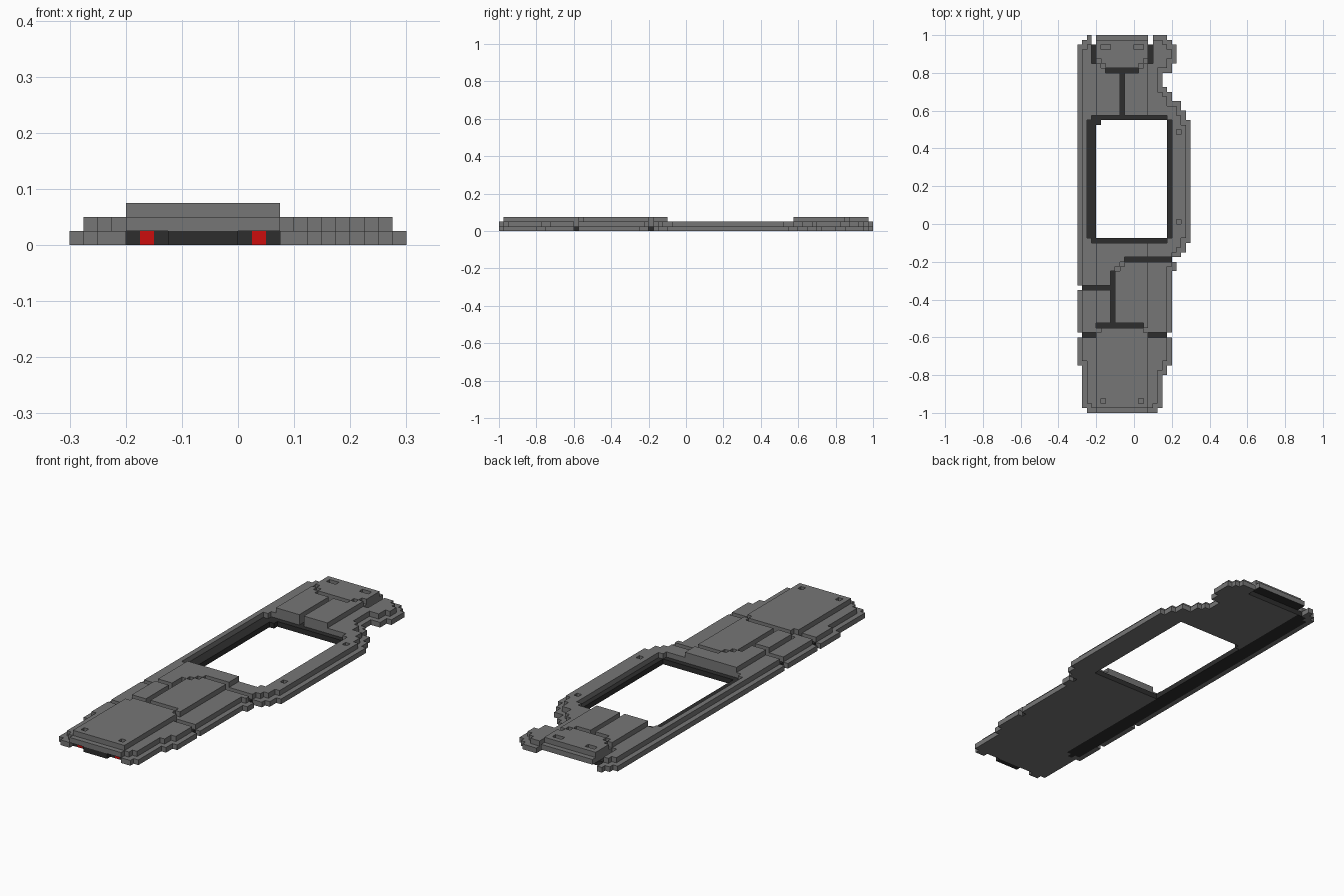
import bpy, bmesh

U = 0.025                      # size of one block
GREY, DARK, RED = 0, 1, 2


def material(name, rgb):
    m = bpy.data.materials.new(name)
    m.diffuse_color = (*rgb, 1)
    return m


MATS = [material("mid_grey", (0.18, 0.18, 0.18)),
        material("charcoal", (0.027, 0.027, 0.027)),
        material("signal_red", (0.6, 0.004, 0.004))]


def rect(x0, x1, y0, y1):
    """Grid cells covered by a rectangle."""
    i0, i1 = round((x0 + 0.3) / U), round((x1 + 0.3) / U)
    j0, j1 = round((y0 + 1) / U), round((y1 + 1) / U)
    return {(i, j) for i in range(i0, i1) for j in range(j0, j1)}


def rects(*rs):
    return set().union(*(rect(*r) for r in rs))


# Stepped silhouette, as bands from front to back
outline = rects(
    (-0.25, 0.125, -1, -0.975), (-0.275, 0.15, -0.975, -0.8),
    (-0.275, 0.175, -0.8, -0.75), (-0.3, 0.2, -0.75, -0.25),
    (-0.3, 0.225, -0.25, -0.175), (-0.3, 0.275, -0.15, -0.1),
    (-0.3, 0.25, -0.175, -0.15), (-0.3, 0.3, -0.1, 0.55),
    (-0.3, 0.275, 0.55, 0.6), (-0.3, 0.25, 0.6, 0.65),
    (-0.3, 0.2, 0.65, 0.7), (-0.3, 0.15, 0.7, 0.8),
    (-0.3, 0.175, 0.7, 0.725), (-0.3, 0.2, 0.8, 0.85),
    (-0.3, 0.225, 0.85, 0.95), (-0.275, 0.2, 0.95, 0.975),
    (-0.25, 0.175, 0.975, 1))

# Window with a dark recessed ledge
window = rect(-0.2, 0.175, -0.075, 0.55) - rect(-0.2, -0.175, 0.525, 0.55)
ledge = rect(-0.25, 0.2, -0.1, 0.575) - rects(
    (-0.25, -0.225, -0.1, -0.075), (-0.25, -0.225, 0.55, 0.575),
    (0.175, 0.2, -0.1, -0.075), (0.175, 0.2, 0.55, 0.575))

# Dark panel grooves
grooves = rects(
    (-0.15, 0.025, 0.8, 0.825), (-0.075, -0.05, 0.575, 0.8),
    (-0.225, -0.2, 0.85, 0.95), (0.075, 0.1, 0.85, 0.95),
    (-0.05, 0.25, -0.2, -0.175), (-0.125, -0.1, -0.525, -0.25),
    (-0.2, 0.05, -0.55, -0.525), (-0.3, -0.125, -0.35, -0.325),
    (-0.3, -0.2, -0.6, -0.575), (0.075, 0.2, -0.6, -0.575))

# Notches where grooves break through the edge
notches = rects(
    (-0.3, -0.275, -0.35, -0.325), (-0.3, -0.275, -0.6, -0.575),
    (0.175, 0.2, -0.6, -0.575), (0.2, 0.25, -0.2, -0.175),
    (-0.225, -0.2, 0.95, 1), (0.075, 0.1, 0.95, 1))

# Stepped corners joining the grooves on the raised panels
corner_steps = rects(
    (-0.075, -0.05, -0.225, -0.2), (-0.1, -0.075, -0.25, -0.225),
    (-0.2, -0.175, -0.575, -0.55), (0.05, 0.075, -0.575, -0.55),
    (-0.175, -0.15, 0.825, 0.85), (-0.2, -0.175, 0.85, 0.875),
    (0.025, 0.05, 0.825, 0.85), (0.05, 0.075, 0.85, 0.875))

# Small square sockets
deck_sockets = rects((0.225, 0.25, 0.475, 0.5), (0.225, 0.25, 0, 0.025))
panel_sockets = rects(
    (-0.175, -0.125, 0.925, 0.95), (0, 0.05, 0.925, 0.95),
    (-0.175, -0.15, -0.95, -0.925), (0.025, 0.05, -0.95, -0.925))

# Recesses below the front and back centre
end_recess = rects((-0.2, 0.075, -1, -0.975), (-0.2, 0.075, 0.95, 1))
recess_wall = rects((-0.2, 0.075, -0.975, -0.95), (-0.2, 0.075, 0.925, 0.95))

# Dark strip along the underside, with tapered ends
strip = rect(-0.275, -0.2, -0.725, 0.925) | rects(
    (-0.25, -0.225, -0.75, -0.725), (-0.25, -0.2, 0.925, 0.95))

eroded = {(i, j) for i, j in outline
          if all((i + a, j + b) in outline for a in (-1, 0, 1) for b in (-1, 0, 1))}
eroded |= rects((-0.2, 0.075, -1, -0.95), (-0.2, 0.075, 0.95, 1))

lights = rects((-0.175, -0.15, -0.975, -0.95), (0.025, 0.05, -0.975, -0.95))
latch = rect(-0.125, 0, -1, -0.975)

base = outline - window - notches - end_recess - lights - latch
deck = eroded - window - ledge - grooves - notches - deck_sockets
front = rect(-0.2, 0.075, -0.975, -0.1) & deck
back = rect(-0.2, 0.075, 0.575, 0.975) & deck
front -= corner_steps | panel_sockets
back -= corner_steps | panel_sockets

# part name -> (cells, layer)
PARTS = {"base_plate": (base, 0), "front_latch": (latch, 0),
         "front_lights": (lights, 0), "middle_deck": (deck, 1),
         "front_raised_panel": (front, 2), "back_raised_panel": (back, 2)}
solid = {(i, j, k) for cells, k in PARTS.values() for i, j in cells}
dark_base = ledge | grooves | recess_wall


def colour(name, cell, d):
    """Face colour from its part, place and direction."""
    if name == "front_lights":
        return RED if d[1] < 0 else GREY
    if name == "front_latch":
        return DARK
    if name == "base_plate":
        if d[2] < 0:
            return DARK if cell in strip else GREY
        return DARK if cell in dark_base else GREY
    # underside of the overhanging ends
    return DARK if name == "middle_deck" and d[2] < 0 else GREY


def build(name, cells, k):
    bm = bmesh.new()
    verts = {}

    def vert(p):
        if p not in verts:
            verts[p] = bm.verts.new((p[0] * U - 0.3, p[1] * U - 1, p[2] * U))
        return verts[p]

    for i, j in sorted(cells):
        for axis in range(3):
            for s in (-1, 1):
                d = [0, 0, 0]
                d[axis] = s
                if (i + d[0], j + d[1], k + d[2]) in solid:
                    continue
                quad = []
                for a, b in ((0, 0), (1, 0), (1, 1), (0, 1)):
                    p = [i, j, k]
                    p[axis] += s > 0
                    p[(axis + 1) % 3] += a
                    p[(axis + 2) % 3] += b
                    quad.append(vert(tuple(p)))
                f = bm.faces.new(quad if s > 0 else quad[::-1])
                f.material_index = colour(name, (i, j), d)
    # merge coplanar blocks into larger flat faces
    bmesh.ops.dissolve_limit(bm, angle_limit=0.01, verts=bm.verts[:],
                             edges=bm.edges[:], delimit={'MATERIAL'})
    me = bpy.data.meshes.new(name)
    bm.to_mesh(me)
    bm.free()
    for m in MATS:
        me.materials.append(m)
    bpy.context.collection.objects.link(bpy.data.objects.new(name, me))


for part, (cells, layer) in PARTS.items():
    build(part, cells, layer)
